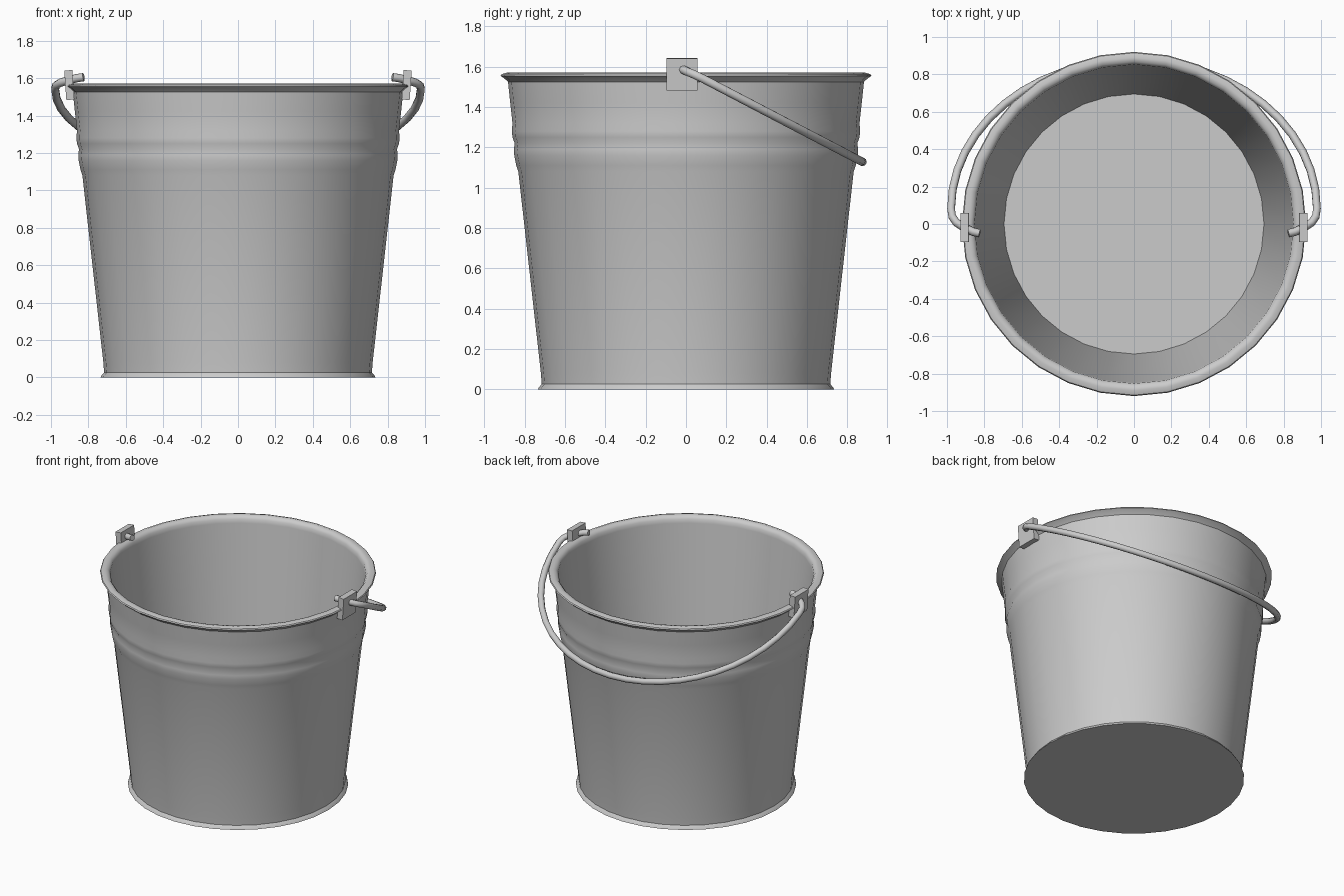
import bpy, bmesh
from math import cos, sin, pi, radians

if "Cube" in bpy.data.objects:
    bpy.data.objects.remove(bpy.data.objects["Cube"])

SIDES = 32


def finish(obj, angle=40):
    bpy.ops.object.select_all(action='DESELECT')
    obj.select_set(True)
    bpy.context.view_layer.objects.active = obj
    bpy.ops.object.shade_smooth_by_angle(angle=radians(angle))


def lathe(name, profile):
    """Revolve (radius, z) points around z; both ends are capped."""
    bm = bmesh.new()
    rings = []
    for r, z in profile:
        rings.append([bm.verts.new((r * cos(2 * pi * i / SIDES),
                                    r * sin(2 * pi * i / SIDES), z))
                      for i in range(SIDES)])
    for a, b in zip(rings, rings[1:]):
        for i in range(SIDES):
            j = (i + 1) % SIDES
            bm.faces.new((a[i], a[j], b[j], b[i]))
    bm.faces.new(rings[0][::-1])
    bm.faces.new(rings[-1])
    bmesh.ops.recalc_face_normals(bm, faces=bm.faces[:])
    mesh = bpy.data.meshes.new(name)
    bm.to_mesh(mesh)
    bm.free()
    obj = bpy.data.objects.new(name, mesh)
    bpy.context.collection.objects.link(obj)
    finish(obj)
    return obj


# Pail: foot flange, tapered wall, double bead, rolled rim, inner wall, floor
lathe("bucket_body", [
    (0.735, 0.0), (0.73, 0.01), (0.716, 0.025), (0.72, 0.08),
    (0.832, 1.08), (0.842, 1.11), (0.852, 1.16), (0.854, 1.19),
    (0.850, 1.22), (0.861, 1.25), (0.864, 1.28), (0.861, 1.32),
    (0.872, 1.42), (0.883, 1.525),
    (0.902, 1.543), (0.92, 1.555), (0.915, 1.563), (0.89, 1.571),
    (0.868, 1.566), (0.853, 1.548), (0.85, 1.52),
    (0.695, 0.02)])

# Ears: small slightly tilted blocks on the rim
for side, label in ((-1, "left"), (1, "right")):
    bpy.ops.mesh.primitive_cube_add(size=1, location=(side * 0.902, -0.02, 1.563))
    ear = bpy.context.object
    ear.name = label + "_ear"
    ear.scale = (0.043, 0.155, 0.158)
    ear.rotation_euler = (0, side * radians(4), 0)

# Wire handle: hooked ends through the ears, arc lying against the back
half = [(0.825, -0.05, 1.605), (0.86, -0.042, 1.60), (0.91, -0.018, 1.588),
        (0.95, 0.008, 1.575), (0.972, 0.04, 1.562)]
arc = []
for i in range(25):
    t = pi * i / 24
    y = 0.08 + 0.795 * sin(t)
    arc.append((0.978 * cos(t), y, 1.585 - 0.522 * y))
path = half + arc + [(-x, y, z) for x, y, z in reversed(half)]

curve = bpy.data.curves.new("handle", 'CURVE')
curve.dimensions = '3D'
curve.bevel_depth = 0.022
curve.bevel_resolution = 2
curve.use_fill_caps = True
spline = curve.splines.new('POLY')
spline.points.add(len(path) - 1)
for p, co in zip(spline.points, path):
    p.co = (*co, 1)
handle = bpy.data.objects.new("handle", curve)
bpy.context.collection.objects.link(handle)
bpy.ops.object.select_all(action='DESELECT')
handle.select_set(True)
bpy.context.view_layer.objects.active = handle
bpy.ops.object.convert(target='MESH')
finish(bpy.context.object, 50)
